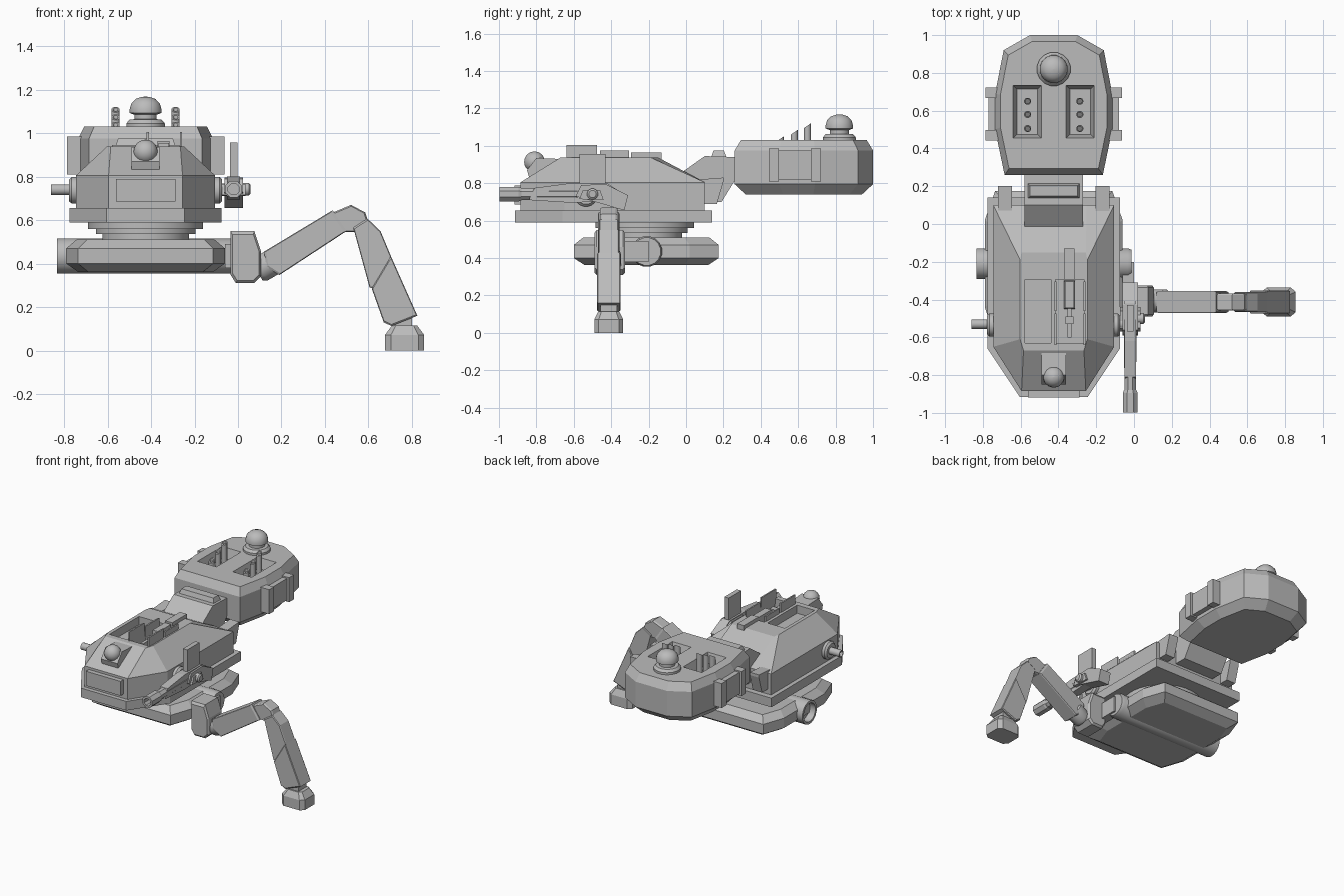
import bpy, bmesh, math
from mathutils import Vector, Matrix

if "Cube" in bpy.data.objects:
    bpy.data.objects.remove(bpy.data.objects["Cube"])

CX = -0.425  # centre line of hull, pelvis and rear turret

grey = bpy.data.materials.new("light grey")
grey.diffuse_color = (0.5, 0.5, 0.5, 1)
grey.use_nodes = True
grey.node_tree.nodes["Principled BSDF"].inputs["Base Color"].default_value = grey.diffuse_color


def build(name, verts, faces, smooth=False):
    me = bpy.data.meshes.new(name)
    me.from_pydata([tuple(v) for v in verts], [], faces)
    bm = bmesh.new()
    bm.from_mesh(me)
    bmesh.ops.recalc_face_normals(bm, faces=bm.faces)
    bm.to_mesh(me)
    bm.free()
    ob = bpy.data.objects.new(name, me)
    bpy.context.collection.objects.link(ob)
    me.materials.append(grey)
    if smooth:
        activate(ob)
        bpy.ops.object.shade_smooth_by_angle(angle=math.radians(35))
    return ob


def activate(ob):
    bpy.ops.object.select_all(action='DESELECT')
    ob.select_set(True)
    bpy.context.view_layer.objects.active = ob


def loft(name, rings, smooth=False):
    n = len(rings[0])
    faces = [tuple(range(n)), tuple(range((len(rings) - 1) * n, len(rings) * n))]
    for k in range(len(rings) - 1):
        for i in range(n):
            j = (i + 1) % n
            faces.append((k * n + i, k * n + j, (k + 1) * n + j, (k + 1) * n + i))
    return build(name, [v for r in rings for v in r], faces, smooth)


def box(name, x0, x1, y0, y1, z0, z1, top=0.0):
    def ring(z, t):
        return [(x0 + t, y0 + t, z), (x1 - t, y0 + t, z), (x1 - t, y1 - t, z), (x0 + t, y1 - t, z)]
    return loft(name, [ring(z0, 0), ring(z1, top)])


def prism_x(name, pts, x0, x1):  # side profile (y, z)
    return loft(name, [[(x, y, z) for y, z in pts] for x in (x0, x1)])


def prism_y(name, pts, y0, y1, bev=0.0):  # front profile (x, z), chamfered rims
    cx = sum(p[0] for p in pts) / len(pts)
    cz = sum(p[1] for p in pts) / len(pts)
    levels = [(y0, 1 - bev), (y0 + bev * .1, 1), (y1 - bev * .1, 1), (y1, 1 - bev)] if bev else [(y0, 1), (y1, 1)]
    return loft(name, [[(cx + (x - cx) * s, y, cz + (z - cz) * s) for x, z in pts] for y, s in levels])


def lathe(name, prof, centre, axis=(0, 0, 1), n=20, smooth=True):  # profile (radius, height)
    q = Vector((0, 0, 1)).rotation_difference(Vector(axis))
    rings = []
    for r, h in prof:
        rings.append([Vector(centre) + q @ Vector((r * math.cos((i + .5) * 2 * math.pi / n),
                      r * math.sin((i + .5) * 2 * math.pi / n), h)) for i in range(n)])
    return loft(name, rings, smooth)


def ball(name, c, r):
    prof = [(r * max(.01, math.sin(a * math.pi / 10)), -r * math.cos(a * math.pi / 10)) for a in range(11)]
    return lathe(name, prof, c)


def cut(target, cutter):
    m = target.modifiers.new("pocket", 'BOOLEAN')
    m.operation, m.object, m.solver = 'DIFFERENCE', cutter, 'EXACT'
    activate(target)
    bpy.ops.object.modifier_apply(modifier=m.name)
    bpy.data.objects.remove(cutter)


def pocket(x0, x1, y0, y1, z0, z1, t):  # cutter, narrower at the floor
    def ring(z, k):
        return [(x0 + k, y0 + k, z), (x1 - k, y0 + k, z), (x1 - k, y1 - k, z), (x0 + k, y1 - k, z)]
    return loft("pocket_cutter", [ring(z0, t), ring(z1, 0)])


# rear turret with two pockets
half = [(.26, .26), (.31, .5), (.31, .69), (.265, .92), (.125, 1.0)]
outline = half + [(-x, y) for x, y in reversed(half)]
turret = loft("rear_turret", [[(CX + x * s, .63 + (y - .63) * s, z) for x, y in outline]
                              for z, s in ((.74, .84), (.795, 1), (.975, 1), (1.03, .91))])
for s in (-1, 1):
    a, b = sorted((CX + s * .06, CX + s * .22))
    cut(turret, pocket(a, b, .45, .74, .96, 1.05, .025))
    # stepped slanted tubes inside each pocket
    for y, top in ((.65, 1.12), (.58, 1.085), (.505, 1.05)):
        tube = lathe("turret_tube", [(.019, .955), (.019, top - .012), (.012, top - .012), (.012, top - .03)],
                     (CX + s * .138, y, 0), n=12)
        for v in tube.data.vertices:
            if v.co.z > 1.0:
                v.co.z += (v.co.y - y) * .7
    # side plates with ribs
    xa, xb = sorted((CX + s * .28, CX + s * .345))
    box("turret_side_plate", xa, xb, .48, .68, .82, .975)
    for y in (.47, .695):
        xa, xb = sorted((CX + s * .28, CX + s * .362))
        box("turret_side_rib", xa, xb, y - .027, y + .027, .81, .985)

# sensor dome
lathe("dome_base", [(.09, 1.02), (.09, 1.045), (.075, 1.062), (.052, 1.064), (.052, 1.1)], (CX, .82, 0), n=16)
lathe("sensor_dome", [(.055, 1.085), (.074, 1.093), (.074, 1.11), (.066, 1.137), (.046, 1.157), (.02, 1.166), (.001, 1.168)],
      (CX, .82, 0), n=20)

# neck and rear brackets
prism_x("neck", [(-.02, .86), (.1, .945), (.27, .94), (.27, .83), (.19, .7), (.08, .7)], CX - .155, CX + .155)
box("neck_cap", CX - .138, CX + .138, .135, .215, .94, .975, .012)
for s in (-1, 1):
    xa, xb = sorted((CX + s * .222, CX + s * .294))
    prism_x("rear_bracket", [(.07, .82), (.2, .83), (.2, .81), (.165, .69), (.1, .69)], xa, xb)


# main hull
def hull_ring(w, bw, yb, yw, ys, fw, yf, z):
    h = [(bw, yb), (w, yw), (w, ys), (fw, yf)]
    return [(CX + x, y, z) for x, y in h + [(-x, y) for x, y in reversed(h)]]


loft("hull_skirt", [hull_ring(.35, .2, .14, .14, -.66, .18, -.915, z) for z in (.59, .655)])
hull = loft("hull", [hull_ring(.32, .175, .1, .1, -.65, .17, -.885, .65),
                     hull_ring(.32, .175, .1, .1, -.65, .17, -.885, .805),
                     hull_ring(.178, .17, -.15, -.19, -.61, .16, -.67, .938)])
cut(hull, pocket(-.578, -.44, -.63, -.295, .88, 1.0, .0))
cut(hull, pocket(-.415, -.265, -.63, -.295, .85, 1.0, .0))
box("front_panel", CX - .137, CX + .137, -.918, -.87, .685, .788)

# open hatch doors and the launcher in the pocket
for x in (-.415, -.262):
    box("hatch_door", x - .005, x + .005, -.64, -.475, .9, 1.004)
    box("hatch_door", x - .005, x + .005, -.46, -.305, .9, .975)
box("launcher_body", -.37, -.312, -.45, -.30, .85, .955, .005)
box("launcher_barrel", -.352, -.33, -.6, -.44, .89, .925)
box("launcher_grip", -.362, -.32, -.53, -.49, .85, .935)
box("roof_box", -.37, -.314, -.295, -.13, .9, .963)

# front eye on a wedge mount
prism_x("eye_mount", [(-.68, .93), (-.8, .935), (-.85, .87), (-.83, .8), (-.68, .86)], CX - .065, CX + .065)
ball("front_eye", (CX, -.81, .914), .056)

# turning ring and pelvis
lathe("turning_ring", [(.2, .5), (.2, .535), (.23, .535), (.23, .56), (.265, .56), (.265, .6)], (CX, -.22, 0), n=32)
pel = [(.31, -.6), (.365, -.44), (.365, .02), (.31, .175)]
pel = pel + [(-x, y) for x, y in reversed(pel)]
loft("pelvis", [[(CX + x * s, -.21 + (y + .21) * s, z) for x, y in pel]
                for z, s in ((.362, .85), (.4, 1), (.47, 1), (.51, .87))])
lathe("hip_axle", [(.075, 0), (.083, .02), (.083, .82), (.066, .82), (.066, .77)],
      (-.013, -.21, .435), (-1, 0, 0), n=16)

# shoulder joints, bare axle on the left
for s in (-1, 1):
    lathe("shoulder_disc", [(.062, .29), (.062, .34), (.05, .352)], (CX, -.535, .737), (s, 0, 0), n=20)
lathe("left_axle", [(.025, .34), (.025, .435), (.018, .435), (.018, .41)], (CX, -.53, .74), (-1, 0, 0), n=14)
lathe("right_axle", [(.03, .34), (.03, .41)], (CX, -.53, .74), (1, 0, 0), n=14)

# right arm gun
GX = -.02
lathe("gun_muzzle", [(.036, .88), (.042, .895), (.042, .998), (.027, .998), (.027, .93)], (GX, 0, .742), (0, -1, 0), n=8, smooth=False)
lathe("gun_barrel", [(.036, .58), (.033, .89)], (GX, 0, .742), (0, -1, 0), n=8, smooth=False)
prism_x("gun_receiver", [(-.84, .71), (-.81, .775), (-.62, .8), (-.42, .8), (-.36, .76), (-.4, .71), (-.6, .695)], GX - .03, GX + .03)
prism_x("gun_elbow", [(-.59, .73), (-.56, .79), (-.43, .795), (-.31, .735), (-.33, .655), (-.45, .69)], GX - .042, GX + .042)
prism_x("gun_forearm_rib", [(-.57, .715), (-.55, .765), (-.46, .765), (-.44, .71)], GX - .055, GX + .055)
lathe("gun_pivot", [(.03, .03), (.03, .07), (.02, .078)], (GX, -.5, .742), (1, 0, 0), n=12)
box("gun_sight_plate", -.037, -.003, -.57, -.43, .78, .957)

# hip block and joint
prism_y("hip_block", [(-.035, .55), (.075, .55), (.105, .46), (.105, .34), (.075, .31), (-.01, .31), (-.035, .35)], -.49, -.325, .12)
box("hip_bridge", -.06, .0, -.42, -.2, .38, .49)
lathe("hip_joint", [(.05, -.06), (.062, -.04), (.062, .03), (.045, .05)], (.14, -.407, .395), (.85, 0, .5), n=16)

# leg
LY = -.413
prism_y("thigh", [(.12, .455), (.435, .645), (.5, .55), (.19, .347), (.13, .385)], LY - .058, LY + .058, .06)
prism_y("knee", [(.425, .63), (.52, .67), (.585, .635), (.597, .6), (.545, .545), (.495, .545)], LY - .046, LY + .046, .1)
prism_y("shin_upper", [(.53, .565), (.595, .607), (.655, .55), (.705, .43), (.64, .28), (.605, .29)], LY - .052, LY + .052, .05)
prism_y("shin", [(.615, .285), (.695, .42), (.705, .43), (.825, .16), (.705, .113), (.67, .13)], LY - .062, LY + .062, .05)
box("ankle", .71, .8, LY - .045, LY + .045, .1, .2)
loft("foot", [[(.766 + sx * a, LY + sy * b, z) for sx, sy in
               ((-1, -.7), (-.7, -1), (.7, -1), (1, -.7), (1, .7), (.7, 1), (-.7, 1), (-1, .7))]
              for a, b, z in ((.09, .077, 0), (.09, .077, .072), (.058, .055, .115))])
